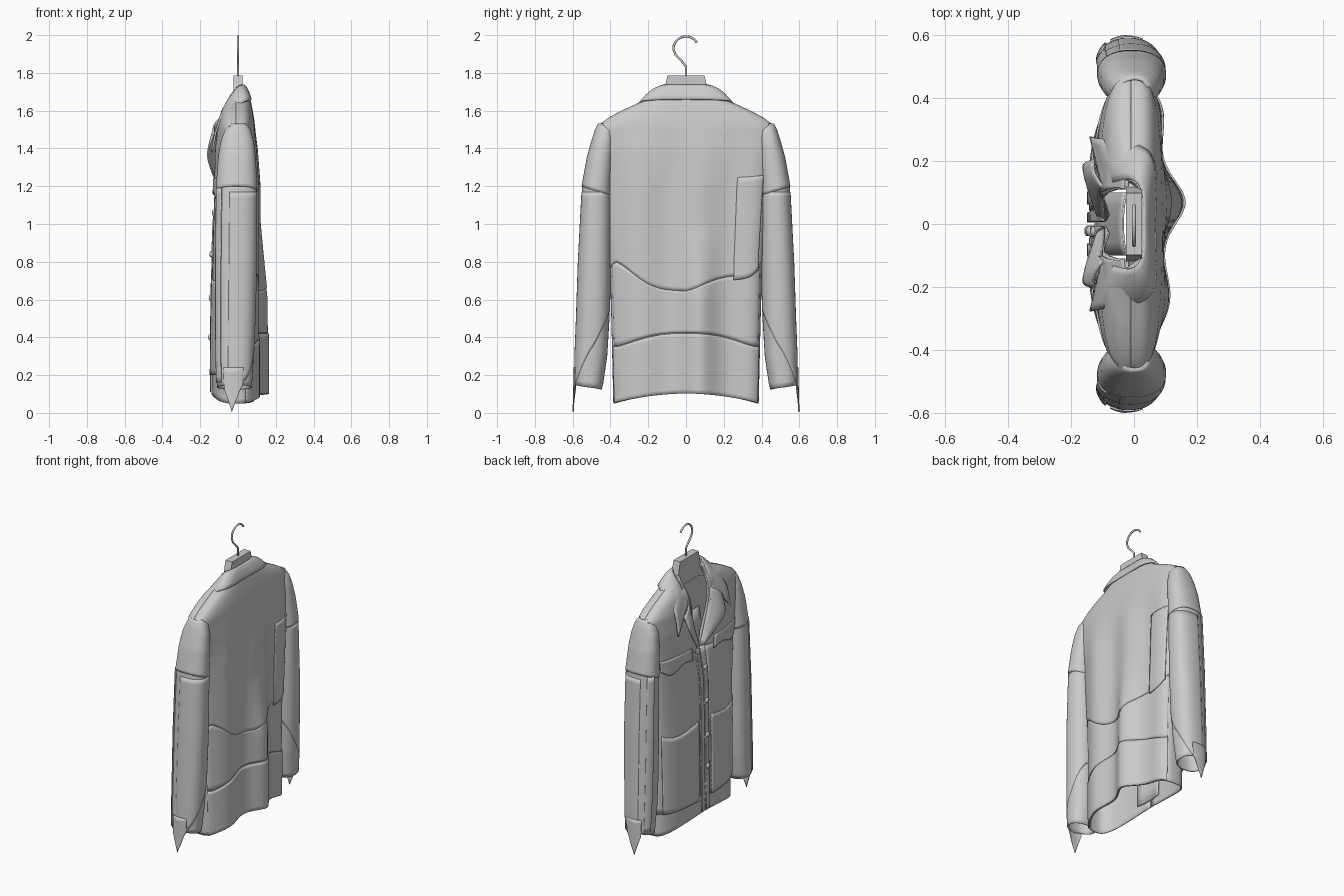
import bpy, bmesh, math
from mathutils import Vector

if "Cube" in bpy.data.objects:
    bpy.data.objects.remove(bpy.data.objects["Cube"], do_unlink=True)


def material(name, value):
    m = bpy.data.materials.new(name)
    m.use_nodes = True
    m.diffuse_color = (value, value, value, 1)
    m.node_tree.nodes["Principled BSDF"].inputs["Base Color"].default_value = m.diffuse_color
    return m


CLOTH = material("light grey", 0.6)


def interp(keys, z):
    """Read a row of values from (height, values...) keys."""
    if z <= keys[0][0]:
        return keys[0][1:]
    for a, b in zip(keys, keys[1:]):
        if z <= b[0]:
            t = (z - a[0]) / (b[0] - a[0])
            return [p + (q - p) * t for p, q in zip(a[1:], b[1:])]
    return keys[-1][1:]


def ramp(v, start, end):
    return min(1, max(0, (v - start) / (end - start)))


def finish(name, bm, thick=0.0, angle=40):
    mesh = bpy.data.meshes.new(name)
    bmesh.ops.recalc_face_normals(bm, faces=bm.faces)
    bm.to_mesh(mesh)
    bm.free()
    ob = bpy.data.objects.new(name, mesh)
    bpy.context.collection.objects.link(ob)
    mesh.materials.append(CLOTH)
    if thick:
        mod = ob.modifiers.new("cloth", "SOLIDIFY")
        mod.thickness, mod.offset = thick, 0
    bpy.ops.object.select_all(action="DESELECT")
    ob.select_set(True)
    bpy.context.view_layer.objects.active = ob
    bpy.ops.object.shade_smooth_by_angle(angle=math.radians(angle))


def sheet(name, rows, thick=0.006):
    bm = bmesh.new()
    grid = [[bm.verts.new(p) for p in row] for row in rows]
    for r, s in zip(grid, grid[1:]):
        for i in range(len(r) - 1):
            bm.faces.new((r[i], r[i + 1], s[i + 1], s[i]))
    bmesh.ops.remove_doubles(bm, verts=bm.verts, dist=0.0005)
    finish(name, bm, thick)


def patch(name, surf, u0, u1, low, high, off=0.0, nu=48, nz=24):
    """Cloth panel on a surface between two height curves."""
    rows = []
    for j in range(nz + 1):
        row = []
        for i in range(nu + 1):
            u = u0 + (u1 - u0) * i / nu
            row.append(surf(u, low(u) + (high(u) - low(u)) * j / nz, off))
        rows.append(row)
    sheet(name, rows)


def level(z):
    return lambda u: z


# Torso: height, half width, front x, back x, neck opening half width
TORSO = [(0.06, .382, -.138, .102, .004), (0.4, .39, -.136, .102, .004),
         (0.8, .40, -.13, .10, .004), (1.2, .425, -.122, .098, .006),
         (1.4, .455, -.115, .092, .06), (1.52, .458, -.10, .082, .085),
         (1.56, .405, -.09, .077, .09), (1.60, .33, -.08, .07, .1),
         (1.65, .22, -.05, .06, .11), (1.70, .14, -.02, .045, .11)]


def power(v, p):
    return math.copysign(abs(v) ** p, v)


def torso(u, z, off=0.0):
    """u = 0 is the back centre, +-pi the front edges."""
    w, xf, xb, gap = interp(TORSO, z)
    w, xf, xb = w + off, xf - off, xb + off
    s = abs(math.sin(u)) ** 0.8
    if math.cos(u) < 0:
        s = gap / w + (1 - gap / w) * s
    y = math.copysign(w * s, u)
    c = power(math.cos(u), 0.55 if math.cos(u) > 0 else 0.7)
    mid = -.01
    if c > 0:
        # Soft folds down the back, one deep fold near the hem
        x = mid + (xb - mid) * c
        x += 0.014 * c * ramp(z, 1.5, 1.2) * math.cos(2 * math.pi * (y - 0.07) / 0.32)
        x += 0.038 * c * ramp(z, 1.0, .6) * math.exp(-((y - 0.07) / 0.08) ** 2)
    else:
        # The front edges lean back above the top button
        x = mid + (mid - xf) * c
        x -= c * 0.045 * ramp(z, 1.0, 1.28) * ramp(z, 1.55, 1.4) * math.exp(-(y / 0.08) ** 2)
    return Vector((x, y, z))


def at(y, w=0.4):
    """Angle of a front position with the given y."""
    return math.copysign(math.pi - math.asin(min(1, abs(y) / w) ** 1.25), y)


def hem(u):
    return 0.085 + 0.018 * math.cos(2 * u) - 0.018 * abs(math.sin(u))


def waist(u):
    return 0.645 + 0.14 * min(1, abs(u) / 1.1) + 0.02 * math.sin(5 * u)


def skirt(u):
    return 0.355 + 0.07 * math.cos(u * 1.3) ** 2


E = math.pi - 0.001
SIDE = math.pi / 2
patch("jacket_body", torso, -E, E, hem, level(1.70), nu=120, nz=64)
patch("back_upper_panel", torso, -SIDE, SIDE, waist, level(1.69), .005, 72, 48)
patch("back_lower_panel", torso, -1.3, 1.3, skirt, waist, .002, 60, 16)
patch("back_skirt", torso, -1.3, 1.3, hem, lambda u: skirt(u) - .004, .008, 60, 14)
patch("back_side_panel", torso, .58, 1.15, lambda u: waist(u) - .02,
      lambda u: 1.235 + .02 * u, .011, 12, 20)

# Front panels, pockets and placket
for s, side in ((1, "left"), (-1, "right")):
    patch(side + "_front_panel", torso, at(s * .04), s * 1.75, level(.2), level(1.2), .003, 30, 24)
    patch(side + "_front_yoke", torso, s * (E - .02), s * SIDE, level(1.19), level(1.69), .005, 48, 32)
    patch(side + "_breast_flap", torso, at(s * .1), at(s * .36),
          lambda u: 1.15 - .02 * math.cos(8 * (abs(u) - 2.4)), level(1.24), .012, 16, 6)
    patch(side + "_lower_pocket", torso, at(s * .06), at(s * .37), level(.2),
          lambda u: .73 - .03 * math.sin((abs(u) - 2) * 3), .01, 20, 16)
    patch(side + "_placket", torso, s * E, at(s * .035), level(.11), level(1.2), .008, 6, 24)

# Inner strip behind the front opening, leaning back towards the neck
UNDERLAY = [(.14, -.122), (1.0, -.115), (1.2, -.072), (1.42, -.035)]
sheet("placket_underlay", [[(interp(UNDERLAY, z)[0] + y * y, y, z)
                            for y in (-.1, -.06, -.03, 0, .03, .06, .1)]
                           for z in (.14 + .08 * k for k in range(17))])

# Sleeves: height, inner y, outer y, front x, back x
SLEEVE = [(0.0, .52, .592, -.09, .05), (.13, .445, .588, -.108, .07),
          (.3, .42, .586, -.113, .08), (.5, .408, .578, -.115, .088),
          (.8, .402, .568, -.115, .096), (1.2, .40, .547, -.11, .096),
          (1.35, .39, .52, -.10, .088), (1.44, .385, .495, -.085, .078),
          (1.50, .385, .476, -.062, .06), (1.53, .41, .46, -.03, .035)]


def sleeve_side(s):
    def surf(u, z, off=0.0):
        yi, yo, xf, xb = interp(SLEEVE, z)
        y = (yi + yo) / 2 + ((yo - yi) / 2 + off) * power(math.cos(u), 0.85)
        x = (xf + xb) / 2 + ((xb - xf) / 2 + off) * power(math.sin(u), 0.85)
        return Vector((x, s * y, z))
    return surf


def cuff(u):
    return 0.135 + 0.012 * math.cos(u)


def wrap(u):
    return 0.34 - 0.2 * math.cos(u)


for s, side in ((1, "left"), (-1, "right")):
    surf = sleeve_side(s)
    patch(side + "_sleeve", surf, -math.pi, math.pi, cuff, level(1.53), 0, 48, 48)
    patch(side + "_sleeve_cap", surf, -math.pi, math.pi,
          lambda u: 1.175 + .025 * math.cos(u), level(1.53), .003, 48, 20)
    patch(side + "_sleeve_wrap", surf, -.3, math.pi, wrap, level(1.17), .002, 30, 30)
    patch(side + "_sleeve_strip", surf, -1.3, -.75, level(.16), level(1.19), .007, 8, 30)
    patch(side + "_cuff_tail", surf, -.55, .4,
          lambda u: min(.14, .004 + .3 * abs(u + .12)), level(.24), .006, 20, 8)

# Collar and lapels: fold edge and falling edge, back to front
FOLD = [(.03, 0, 1.735), (.025, .10, 1.735), (-.005, .14, 1.72), (-.055, .135, 1.65), (-.10, .115, 1.54)]
FALL = [(.066, 0, 1.658), (.064, .19, 1.655), (.012, .25, 1.635), (-.10, .27, 1.53), (-.138, .278, 1.38)]
LAPEL_IN = [(-.095, .115, 1.56), (-.10, .08, 1.42), (-.092, .012, 1.2)]
LAPEL_OUT = [(-.128, .205, 1.48), (-.160, .175, 1.36), (-.108, .03, 1.2)]


def smooth_path(pts, n):
    """Catmull-Rom path through the points."""
    p = [Vector(q) for q in pts]
    p = [p[0] * 2 - p[1]] + p + [p[-1] * 2 - p[-2]]
    out = []
    for i in range(1, len(p) - 2):
        a, b, c, d = p[i - 1:i + 3]
        for k in range(n):
            t = k / n
            out.append((b * 2 + (c - a) * t + (a * 2 - b * 5 + c * 4 - d) * t * t
                        + (b * 3 - a - c * 3 + d) * t ** 3) / 2)
    return out + [p[-2]]


def band(a, b, rise, push=0.0):
    rows = []
    for k in range(7):
        bulge = Vector((-push, 0, rise)) * math.sin(math.pi * k / 6)
        rows.append([p.lerp(q, k / 6) + bulge for p, q in zip(a, b)])
    return rows


def mirrored(pts):
    return [(x, -y, z) for x, y, z in pts[:0:-1]] + pts


fold = smooth_path(mirrored(FOLD), 6)
stand = smooth_path(mirrored([(x - .012, y * .9, z - .06) for x, y, z in FOLD]), 6)
sheet("collar", band(fold, smooth_path(mirrored(FALL), 6), .014), .009)
sheet("collar_stand", band(fold, stand, 0))
for s, side in ((1, "left"), (-1, "right")):
    edges = [smooth_path([(x, s * y, z) for x, y, z in e], 6) for e in (LAPEL_IN, LAPEL_OUT)]
    sheet(side + "_lapel", band(*edges, .004, .014), .008)

# Buttons down the placket
for i, z in enumerate((.4, .61, .84, 1.06)):
    bm = bmesh.new()
    bmesh.ops.create_uvsphere(bm, u_segments=16, v_segments=8, radius=.017)
    bmesh.ops.scale(bm, vec=(.6, 1, 1), verts=bm.verts)
    bmesh.ops.translate(bm, vec=torso(at(-.018), z, .012), verts=bm.verts)
    finish("button_%d" % (i + 1), bm)

# Hanger: block with sloping arms
half = [(.098, 1.785), (.118, 1.70), (.40, 1.53), (.40, 1.49), (.1, 1.62)]
outline = half + [(-y, z) for y, z in half[::-1]]
bm = bmesh.new()
face = bm.faces.new([bm.verts.new((-.025, y, z)) for y, z in outline])
new = bmesh.ops.extrude_face_region(bm, geom=[face])["geom"]
bmesh.ops.translate(bm, vec=(.05, 0, 0), verts=[v for v in new if isinstance(v, bmesh.types.BMVert)])
finish("hanger", bm, angle=20)

# Hanger hook: bent wire
hook = [(0, 0, 1.77), (0, 0, 1.835), (0, -.025, 1.865), (0, -.055, 1.895)]
hook += [(0, .067 * math.cos(t), 1.927 + .066 * math.sin(t))
         for t in (math.radians(180 - 15 * k) for k in range(11))]
curve = bpy.data.curves.new("hanger_hook", "CURVE")
curve.dimensions, curve.bevel_depth, curve.use_fill_caps = "3D", .006, True
line = curve.splines.new("POLY")
line.points.add(len(hook) - 1)
for pt, co in zip(line.points, hook):
    pt.co = (*co, 1)
curve.materials.append(CLOTH)
bpy.context.collection.objects.link(bpy.data.objects.new("hanger_hook", curve))
